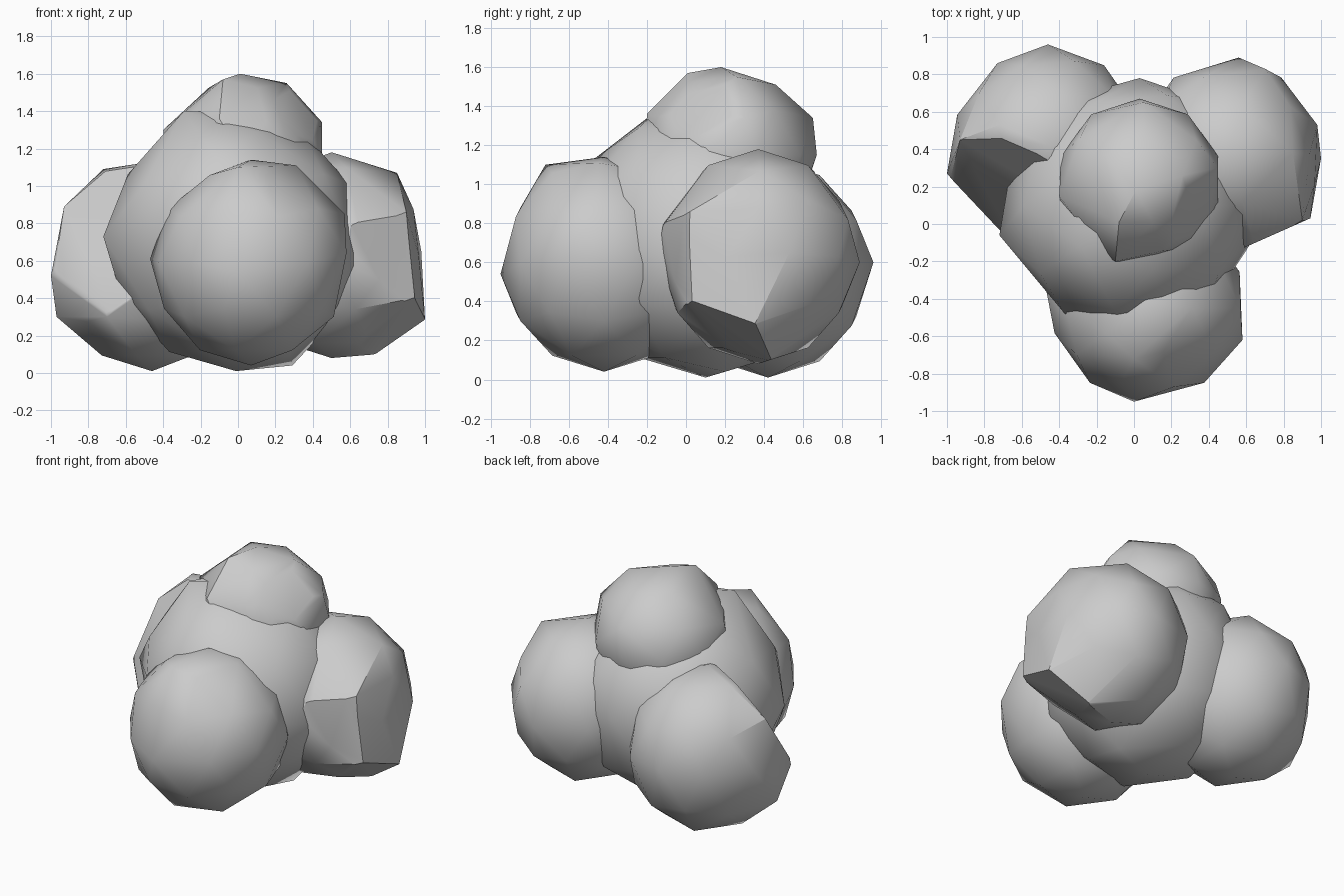
import bpy, bmesh
from math import radians
from mathutils import Vector

old = bpy.data.objects.get("Cube")
if old:
    bpy.data.objects.remove(old, do_unlink=True)

stone = bpy.data.materials.new("stone_grey")
stone.use_nodes = True
colour = (0.6, 0.6, 0.6, 1)
stone.diffuse_color = colour
stone.node_tree.nodes["Principled BSDF"].inputs["Base Color"].default_value = colour


def ball_points(centre, radii, corners):
    """Points of a faceted ball; corners replace the points close to them."""
    ball = bmesh.new()
    bmesh.ops.create_icosphere(ball, subdivisions=2, radius=1)
    points = [centre + v.co * Vector(radii) for v in ball.verts]
    ball.free()
    corners = [Vector(c) for c in corners]
    return corners + [p for p in points
                      if all((p - c).length > .16 for c in corners)]


def boulder(name, centre, radii, corners, chips=()):
    """Convex stone with protruding corners and flat chips (direction, distance)."""
    centre = Vector(centre)
    bm = bmesh.new()
    for point in ball_points(centre, radii, corners):
        bm.verts.new(point)
    bmesh.ops.convex_hull(bm, input=bm.verts[:])
    loose = [v for v in bm.verts if not v.link_faces]
    bmesh.ops.delete(bm, geom=loose, context="VERTS")
    # Slice the flat chips
    for direction, distance in chips:
        normal = Vector(direction).normalized()
        bmesh.ops.bisect_plane(bm, geom=bm.verts[:] + bm.edges[:] + bm.faces[:],
                               plane_co=centre + normal * distance,
                               plane_no=normal, clear_outer=True)
        bmesh.ops.holes_fill(bm, edges=[e for e in bm.edges if e.is_boundary])
    bmesh.ops.recalc_face_normals(bm, faces=bm.faces[:])
    mesh = bpy.data.meshes.new(name)
    bm.to_mesh(mesh)
    bm.free()
    mesh.materials.append(stone)
    ob = bpy.data.objects.new(name, mesh)
    bpy.context.collection.objects.link(ob)
    bpy.ops.object.select_all(action="DESELECT")
    ob.select_set(True)
    bpy.context.view_layer.objects.active = ob
    bpy.ops.object.shade_smooth_by_angle(angle=radians(35))


# Large middle stone
boulder("centre_boulder", (-.01, .1, .7), (.68, .69, .69),
        [(-.29, -.12, 1.4), (-.72, -.06, .73), (-.1, -.47, 1.13),
         (-.37, -.48, .85), (.03, .78, .75), (.66, -.05, .63),
         (.29, .2, .04)])

# Stone at the front
boulder("front_boulder", (.07, -.42, .59), (.52, .53, .55),
        [(0, -.95, .54), (.31, -.45, 1.11), (0, -.72, 1.1), (.57, -.45, .85),
         (.58, -.62, .64), (-.47, -.35, .61)])

# Stone at the back right
boulder("right_boulder", (-.46, .42, .57), (.51, .53, .56),
        [(-.46, .96, .6), (-.73, .86, .6), (-.72, .53, 1.09), (-1, .27, .52),
         (-.93, .45, .89), (-.97, .38, .3), (-.7, -.05, .3)],
        [((-.4, -.75, .5), .33)])

# Stone at the back left, with two broken faces
boulder("left_boulder", (.5, .37, .63), (.49, .51, .55),
        [(.85, .38, 1.07), (.9, .02, .86), (.94, .01, .4), (1, .35, .28),
         (.98, .53, .65), (.74, .43, .1), (.56, .89, .6), (.7, .83, .82),
         (.65, -.13, .77)],
        [((.4, -.9, 0), .49), ((.45, -.37, -.81), .51)])

# Small stone on top
boulder("top_boulder", (.03, .23, 1.15), (.44, .44, .44),
        [(.01, .18, 1.6), (-.08, .01, 1.57), (.26, .26, 1.55),
         (.05, .46, 1.51), (.05, .65, 1.34), (.45, .3, 1.34),
         (-.1, -.2, 1.36), (-.4, .15, 1.3)],
        [((.71, -.43, .56), .39)])
